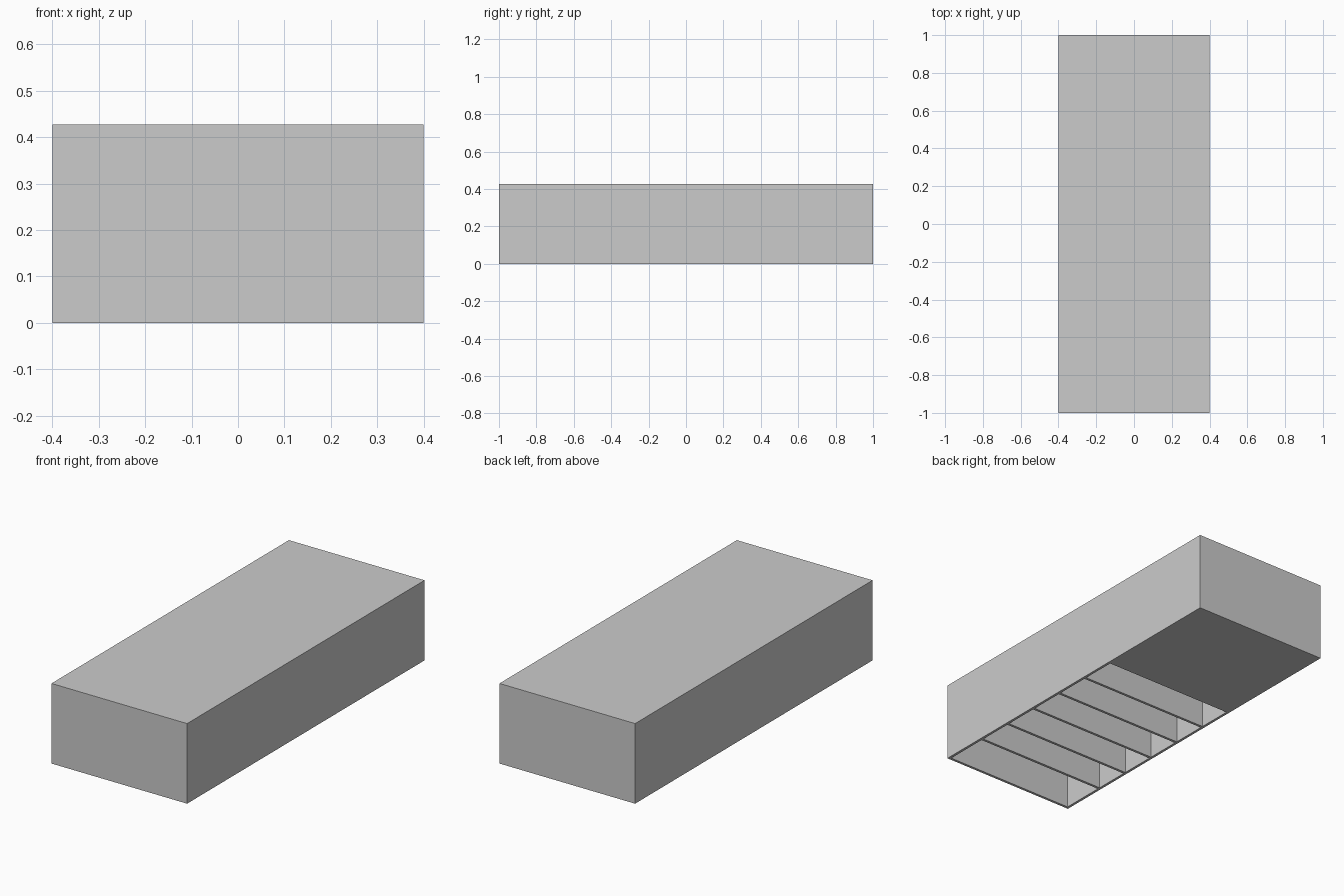
import bpy, bmesh
from mathutils import Matrix

if "Cube" in bpy.data.objects:
    bpy.data.objects.remove(bpy.data.objects["Cube"])

W, L, H = 0.80, 2.0, 0.427   # overall size
T = 0.014                    # wall thickness


def boxes(name, spans):
    """One object made of boxes given as (x0, x1, y0, y1, z0, z1)."""
    bm = bmesh.new()
    for x0, x1, y0, y1, z0, z1 in spans:
        m = (Matrix.Translation(((x0 + x1) / 2, (y0 + y1) / 2, (z0 + z1) / 2))
             @ Matrix.Diagonal((x1 - x0, y1 - y0, z1 - z0, 1)))
        bmesh.ops.create_cube(bm, size=1, matrix=m)
    me = bpy.data.meshes.new(name)
    bm.to_mesh(me)
    bm.free()
    ob = bpy.data.objects.new(name, me)
    bpy.context.collection.objects.link(ob)
    return ob


# Solid outer block
body = boxes("box_body", [(-W / 2, W / 2, -L / 2, L / 2, 0, H)])

# Pockets open at the bottom: one wider at the front, then five equal ones
pitch, first = 0.2035, -0.732
pockets = [(-L / 2 + T, first - T)]
pockets += [(first + i * pitch, first + (i + 1) * pitch - T) for i in range(5)]
cutter = boxes("pocket_cutter", [(-W / 2 + T, W / 2 - T, a, b, -0.1, H - T)
                                 for a, b in pockets])
cutter.hide_render = True

# Cut the pockets, then remove the helper
mod = body.modifiers.new("pockets", 'BOOLEAN')
mod.operation = 'DIFFERENCE'
mod.solver = 'EXACT'
mod.object = cutter
bpy.context.view_layer.objects.active = body
body.select_set(True)
bpy.ops.object.modifier_apply(modifier=mod.name)
bpy.data.objects.remove(cutter, do_unlink=True)
